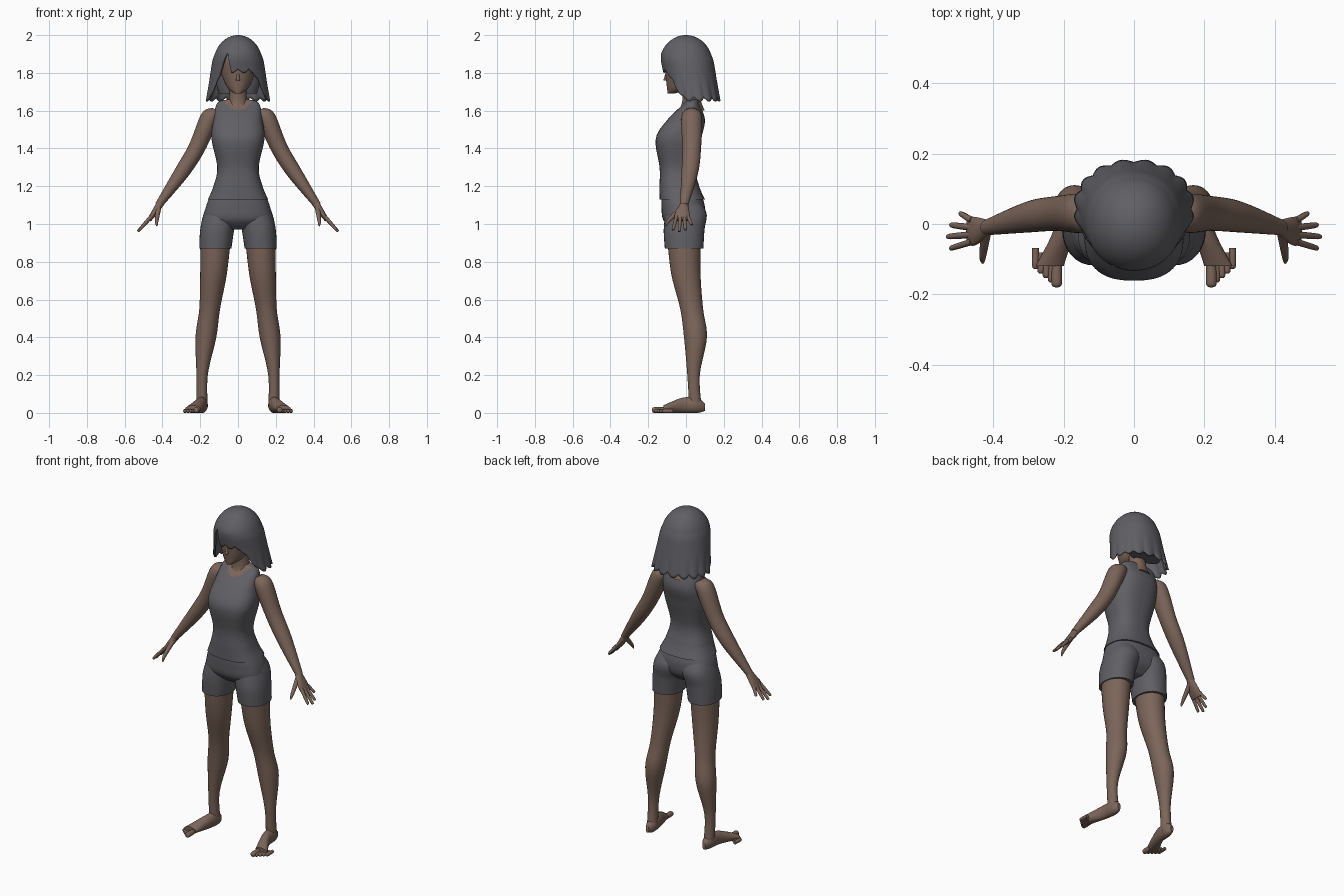
import bpy, bmesh, math
from mathutils import Vector

default_cube = bpy.data.objects.get("Cube")
if default_cube:
    bpy.data.objects.remove(default_cube, do_unlink=True)


def material(name, colour):
    mat = bpy.data.materials.new(name)
    mat.use_nodes = True
    mat.diffuse_color = (*colour, 1)
    shader = mat.node_tree.nodes["Principled BSDF"]
    shader.inputs["Base Color"].default_value = mat.diffuse_color
    shader.inputs["Roughness"].default_value = 0.8
    return mat


GREY = material("slate grey", (.115, .115, .13))
SKIN = material("brown skin", (.2, .13, .1))
SIDEWAYS, BACKWARD, UPWARD = Vector((1, 0, 0)), Vector((0, 1, 0)), Vector((0, 0, 1))
parts = []


def finish(name, bm, mats, mirror=False):
    """Turn the bmesh into an object, mirrored to both sides if asked."""
    bmesh.ops.recalc_face_normals(bm, faces=bm.faces)
    mesh = bpy.data.meshes.new(name)
    bm.to_mesh(mesh)
    bm.free()
    for mat in mats:
        mesh.materials.append(mat)
    part = bpy.data.objects.new(name, mesh)
    bpy.context.collection.objects.link(part)
    if mirror:
        part.modifiers.new("Mirror", "MIRROR").use_mirror_merge = False
    parts.append(part)
    return part


def spline(rows, t):
    """Smooth Catmull-Rom value of a list of equal-length rows."""
    start = min(int(t), len(rows) - 2)
    f = t - start
    near = [rows[max(0, min(len(rows) - 1, start + step))] for step in (-1, 0, 1, 2)]
    result = []
    for before, here, there, after in zip(*near):
        leave, arrive = (there - before) / 2, (after - here) / 2
        ease = f * f * (3 - 2 * f)
        result.append(here + (there - here) * ease
                      + leave * f * (1 - f) ** 2 - arrive * f * f * (1 - f))
    return result


def oval(angle, power):
    """Point on a unit superellipse; angle zero points to the front."""
    sine, cosine = math.sin(angle), -math.cos(angle)
    return (math.copysign(abs(sine) ** (2 / power), sine),
            math.copysign(abs(cosine) ** (2 / power), cosine))


def loft(name, rows, mats, u=SIDEWAYS, v=BACKWARD, power=2, sides=32, steps=6,
         mirror=False, rule=None):
    """Skin through rows of (x, y, z, radius along u, radius along v)."""
    bm = bmesh.new()
    rings = []
    for step in range((len(rows) - 1) * steps + 1):
        *centre, wide, deep = spline(rows, step / steps)
        ring = []
        for side in range(sides):
            p, q = oval(math.tau * side / sides, power)
            ring.append(bm.verts.new(Vector(centre) + u * p * wide + v * q * deep))
        rings.append(ring)
    for lower, upper in zip(rings, rings[1:]):
        for side in range(sides):
            bm.faces.new((lower[side], lower[side - 1], upper[side - 1], upper[side]))
    bm.faces.new(rings[0])
    bm.faces.new(rings[-1])
    if rule:
        for face in bm.faces:
            face.material_index = rule(face.calc_center_median())
    return finish(name, bm, mats, mirror)


def limb(name, points, mats, depth=1, **options):
    """Loft through (x, y, z, radius) with one depth ratio."""
    rows = [(*point, point[-1] * depth) for point in points]
    return loft(name, rows, mats, **options)


def trunk(name, levels, mats, **options):
    """Loft through (z, half width, front y, back y)."""
    rows = [(0, (front + back) / 2, z, wide, (back - front) / 2)
            for z, wide, front, back in levels]
    return loft(name, rows, mats, power=2.5, sides=72, **options)


# Sleeveless top with a scooped skin neckline
def neckline(centre):
    lowest = 1.6 if centre.y < .03 else 1.63
    return int(centre.z > lowest + 9 * centre.x ** 2)


trunk("tank_top", [
    (1.13, .16, -.14, .1), (1.2, .13, -.14, .07), (1.3, .11, -.14, .05),
    (1.45, .14, -.16, .08), (1.55, .13, -.1, .1), (1.64, .11, -.01, .07),
    (1.66, .05, 0, .06)], [GREY, SKIN], steps=12, rule=neckline)

# Shorts: pelvis and two short legs
trunk("shorts_pelvis", [
    (.97, .06, -.07, .04), (1.02, .17, -.12, .09), (1.09, .17, -.13, .1),
    (1.16, .14, -.13, .08)], [GREY])
limb("shorts_legs", [
    (.12, -.01, .87, .085), (.11, -.01, .97, .09), (.09, 0, 1.06, .09),
    (.08, -.02, 1.15, .06)], [GREY], depth=1.2, power=2.2, mirror=True)

# Legs
limb("legs", [
    (.12, -.01, .9, .08), (.13, 0, .73, .07), (.15, .03, .55, .055),
    (.17, .05, .4, .055), (.19, .04, .2, .03), (.19, .05, .03, .03)],
    [SKIN], depth=1.1, mirror=True)

# Feet and toes
loft("feet", [
    (.19, .1, .03, .01, .02), (.19, .06, .04, .03, .04), (.2, -.02, .04, .03, .04),
    (.24, -.12, .02, .04, .02)], [SKIN], v=UPWARD, mirror=True)
for index, toe in enumerate(("big", "second", "middle", "fourth", "little")):
    x, tip = .22 + .015 * index, -.18 + .013 * index
    size = .01 if index else .015
    limb(toe + "_toes", [
        (x, tip + .06, size, size), (x, tip + .01, size, size), (x, tip, size, size / 3)],
        [SKIN], v=UPWARD, sides=12, mirror=True)

# Arms
limb("arms", [
    (.11, .03, 1.6, .03), (.15, .03, 1.56, .05), (.22, .03, 1.4, .045),
    (.3, .02, 1.27, .04), (.42, -.01, 1.1, .02)],
    [SKIN], depth=1.1, u=Vector((.85, 0, .5)), mirror=True)

# Hands, fingers and thumbs
palm_normal = Vector((.8, 0, .6))
loft("palms", [
    (.41, -.01, 1.11, .02, .02), (.45, -.02, 1.05, .015, .04), (.47, -.02, 1.02, .01, .04)],
    [SKIN], u=palm_normal, mirror=True)
for index, finger in enumerate(("little", "ring", "middle", "index")):
    shorter = .009 * (index - 2) ** 2
    base = Vector((.46, .01 - .02 * index, 1.04))
    tip = Vector((.53 - shorter, .03 - .033 * index, .96 + shorter))
    limb(finger + "_fingers", [
        (*base, .01), (*base.lerp(tip, .9), .008), (*tip, .003)],
        [SKIN], u=palm_normal, sides=12, mirror=True)
limb("thumbs", [
    (.42, -.02, 1.09, .015), (.43, -.09, 1.02, .01), (.43, -.11, .99, .004)],
    [SKIN], v=Vector((0, .8, -.6)), sides=16, mirror=True)

# Neck, head and nose
limb("neck", [(0, .03, 1.6, .07), (0, .03, 1.65, .05), (0, .02, 1.76, .04)], [SKIN])
limb("head", [
    (0, -.08, 1.69, .015), (0, -.04, 1.72, .055), (0, -.01, 1.8, .09),
    (0, 0, 1.88, .1), (0, 0, 1.96, .05)], [SKIN], depth=1.1)
limb("nose", [(0, -.11, 1.76, .01), (0, -.1, 1.81, .005)], [SKIN], sides=16)


# Hair: each column hangs from the crown to its own lower edge
def lower_edge(degrees):
    """Fringe over the face, a parting on one side and scalloped tips."""
    fringe = max(0, min(1, (68 - abs(degrees)) / 35))
    parting = max(0, 1 - abs(degrees + 27) / 14)
    scallop = 1 - abs(math.sin(math.radians(degrees * 8)))
    return 1.65 + .15 * fringe + .1 * parting + .02 * scallop


def hair_point(angle, z):
    """A round dome that flares and curls out at the bottom."""
    drop = 2 - z
    dome = math.sqrt(1 - max(0, 1 - drop / .15) ** 2)
    flare = max(0, drop - .1)
    wide = .13 * dome + .16 * flare
    front = -.14 * dome + .2 * flare
    back = .14 * dome + .17 * flare
    lock = 1 + .3 * max(0, flare - .1) * (abs(math.sin(angle * 8)) - .6)
    p, q = oval(angle, 2.1)
    return Vector((p * wide * lock, (front + back + q * (back - front) * lock) / 2, z))


bm = bmesh.new()
COLUMNS, ROWS, CROWN = 144, 30, 1.9995
strands = []
for column in range(COLUMNS):
    degrees = 360 * column / COLUMNS - 180
    length = CROWN - lower_edge(degrees)
    strands.append([
        bm.verts.new(hair_point(math.radians(degrees), CROWN - length * (row / ROWS) ** 1.5))
        for row in range(ROWS + 1)])
for column, strand in enumerate(strands):
    beside = strands[column - 1]
    for row in range(ROWS):
        bm.faces.new((beside[row], strand[row], strand[row + 1], beside[row + 1]))
bm.faces.new([strand[0] for strand in strands])
hair = finish("hair", bm, [GREY])
shell = hair.modifiers.new("Thickness", "SOLIDIFY")
shell.thickness = .01

# Inner hair filling the back of the head
limb("inner_hair", [(0, .09, 1.69, .1), (0, .08, 1.78, .12), (0, .05, 1.9, .1)],
     [GREY], depth=.5)

# Smooth shading with crisp hems
bpy.ops.object.select_all(action="DESELECT")
for part in parts:
    part.select_set(True)
bpy.context.view_layer.objects.active = parts[0]
bpy.ops.object.shade_smooth_by_angle(angle=math.radians(50))
